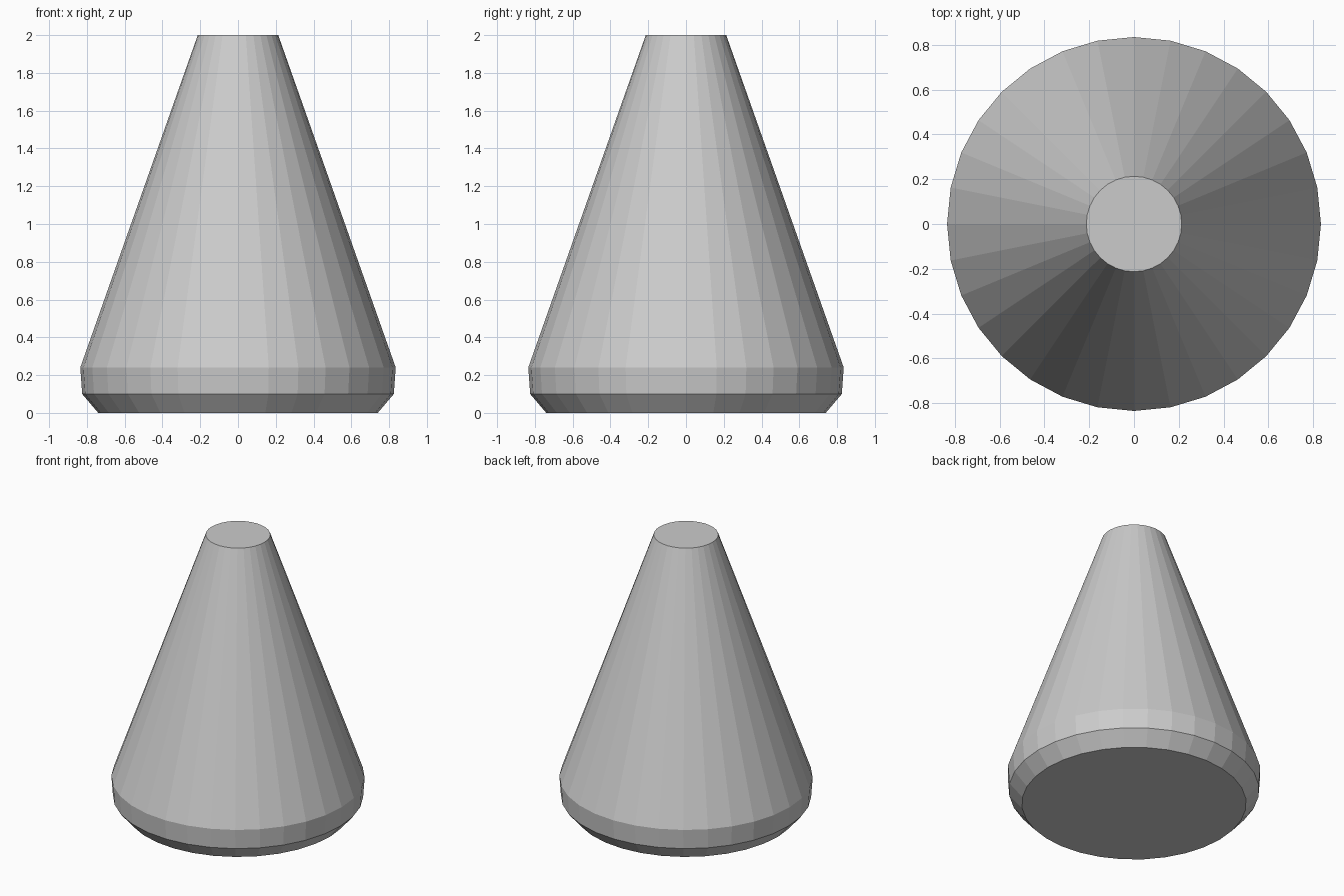
import bpy, bmesh, math

if "Cube" in bpy.data.objects:
    bpy.data.objects.remove(bpy.data.objects["Cube"])

SIDES = 32
# Profile from bottom to top: (radius, height)
PROFILE = [(0.74, 0.0), (0.825, 0.10), (0.835, 0.24), (0.213, 2.0)]

# Tapered cone body with chamfered foot, lofted from rings
bm = bmesh.new()
rings = []
for r, z in PROFILE:
    rings.append([bm.verts.new((r * math.cos(math.tau * i / SIDES),
                                r * math.sin(math.tau * i / SIDES), z))
                  for i in range(SIDES)])
for low, high in zip(rings, rings[1:]):
    for i in range(SIDES):
        j = (i + 1) % SIDES
        bm.faces.new((low[i], low[j], high[j], high[i]))

# Flat bottom and top caps
bm.faces.new(rings[0][::-1])
bm.faces.new(rings[-1])

mesh = bpy.data.meshes.new("cone_body")
bm.to_mesh(mesh)
bm.free()
bpy.context.collection.objects.link(bpy.data.objects.new("cone_body", mesh))
